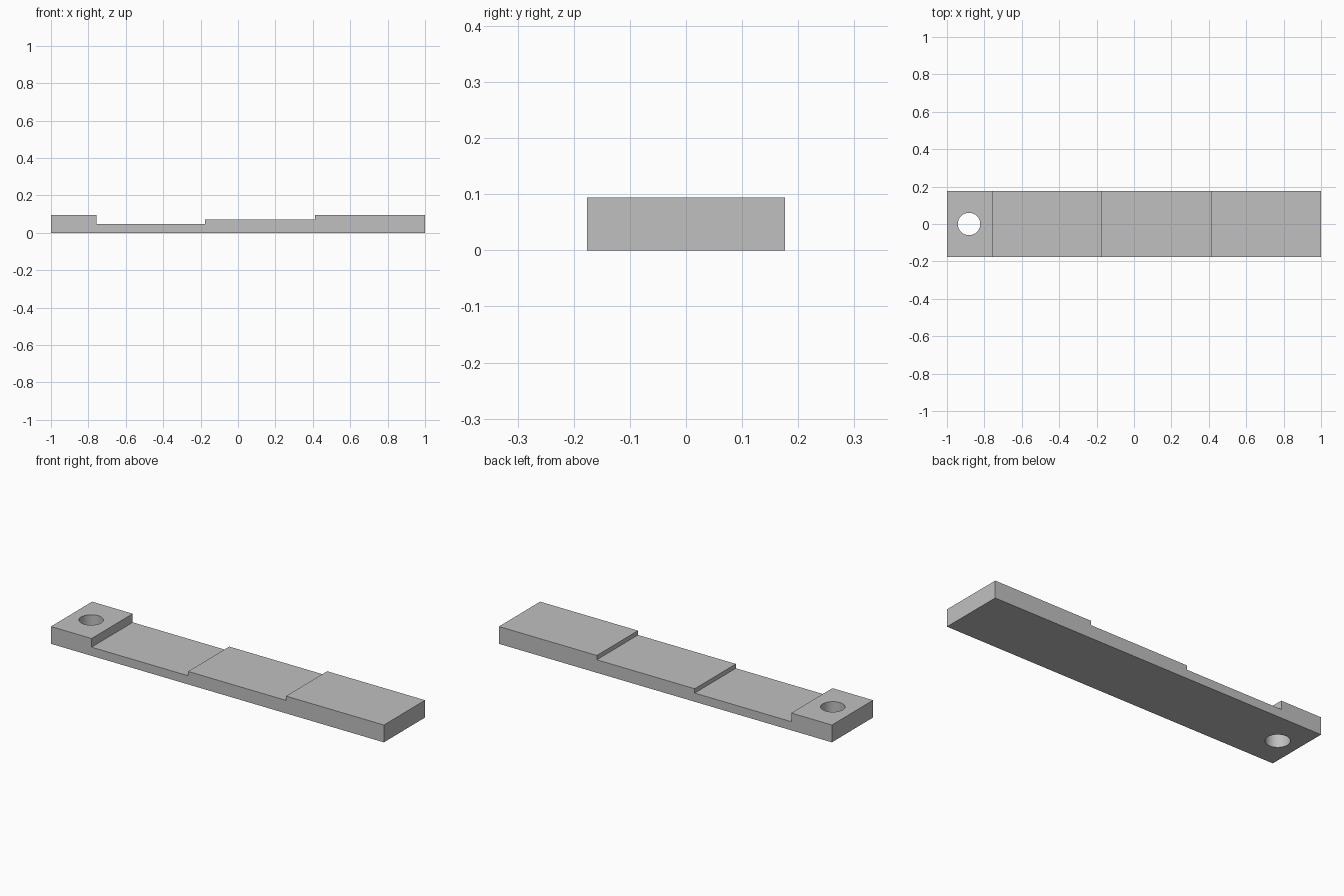
import bpy
import bmesh

cube = bpy.data.objects.get("Cube")
if cube:
    bpy.data.objects.remove(cube, do_unlink=True)

HALF_WIDTH = 0.1765
FULL = 0.094

grey = bpy.data.materials.new("plain grey")
grey.use_nodes = True
colour = (0.53, 0.53, 0.53, 1)
grey.diffuse_color = colour
grey.node_tree.nodes["Principled BSDF"].inputs["Base Color"].default_value = colour

# Stepped bar: side profile extruded across the width
steps = [(-1, -0.756, FULL), (-0.756, -0.176, FULL * 0.5),
         (-0.176, 0.412, FULL * 0.75), (0.412, 1, FULL)]
profile = [(-1, 0), (1, 0)]
for start, end, height in reversed(steps):
    profile += [(end, height), (start, height)]

mesh = bpy.data.meshes.new("stepped_bar")
bm = bmesh.new()
face = bm.faces.new([bm.verts.new((x, -HALF_WIDTH, z)) for x, z in profile])
extruded = bmesh.ops.extrude_face_region(bm, geom=[face])["geom"]
bmesh.ops.translate(bm, vec=(0, 2 * HALF_WIDTH, 0),
                    verts=[v for v in extruded if isinstance(v, bmesh.types.BMVert)])
bmesh.ops.recalc_face_normals(bm, faces=bm.faces)
bm.to_mesh(mesh)
bm.free()
mesh.materials.append(grey)
bar = bpy.data.objects.new("stepped_bar", mesh)
bpy.context.collection.objects.link(bar)

# Round hole through the end block
bpy.ops.mesh.primitive_cylinder_add(vertices=64, radius=0.06, depth=0.4,
                                    location=(-0.882, 0, FULL / 2))
cutter = bpy.context.object
cutter.name = "hole_cutter"
cutter.hide_render = True
cutter.data.materials.append(grey)

hole = bar.modifiers.new("hole", 'BOOLEAN')
hole.operation = 'DIFFERENCE'
hole.solver = 'EXACT'
hole.object = cutter

bpy.ops.object.select_all(action='DESELECT')
bar.select_set(True)
bpy.context.view_layer.objects.active = bar
bpy.ops.object.modifier_apply(modifier=hole.name)
bpy.data.objects.remove(cutter, do_unlink=True)

# Smooth hole wall, crisp block edges
bpy.ops.object.shade_smooth_by_angle(angle=0.5)
